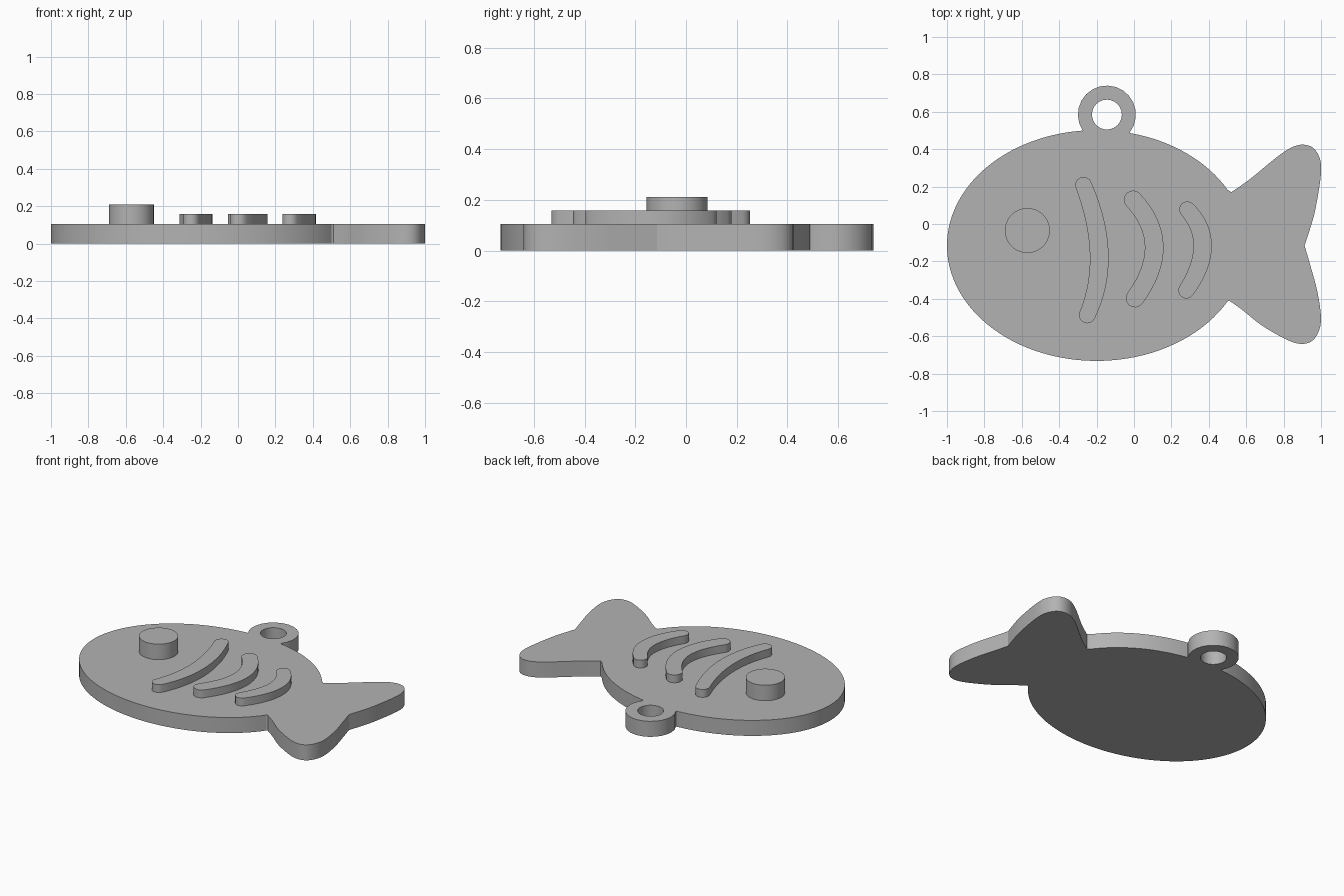
import bpy
import math
from mathutils import Vector

if "Cube" in bpy.data.objects:
    bpy.data.objects.remove(bpy.data.objects["Cube"])

grey = bpy.data.materials.new("plain grey")
grey.diffuse_color = (0.45, 0.45, 0.45, 1)
grey.use_nodes = True
grey.node_tree.nodes["Principled BSDF"].inputs["Base Color"].default_value = grey.diffuse_color

BASE = 0.105        # thickness of the flat tag
EYE_TOP = 0.21
RIB_TOP = 0.158


def arc(cx, cy, rx, ry, a0, a1, n):
    """Points along an elliptical arc, angles in degrees."""
    out = []
    for i in range(n + 1):
        a = math.radians(a0 + (a1 - a0) * i / n)
        out.append((cx + rx * math.cos(a), cy + ry * math.sin(a)))
    return out


def plate(name, outlines, z0, z1):
    """Extrude closed outlines (first is outer, others are holes) from z0 to z1."""
    curve = bpy.data.curves.new(name, 'CURVE')
    curve.dimensions = '2D'
    curve.fill_mode = 'BOTH'
    curve.extrude = (z1 - z0) / 2
    for pts in outlines:
        s = curve.splines.new('POLY')
        s.points.add(len(pts) - 1)
        for p, (x, y) in zip(s.points, pts):
            p.co = (x, y, 0, 1)
        s.use_cyclic_u = True
    ob = bpy.data.objects.new(name, curve)
    bpy.context.collection.objects.link(ob)
    ob.location.z = (z0 + z1) / 2
    bpy.ops.object.select_all(action='DESELECT')
    ob.select_set(True)
    bpy.context.view_layer.objects.active = ob
    bpy.ops.object.convert(target='MESH')
    ob = bpy.context.object
    ob.name = name
    # weld caps to walls
    bpy.ops.object.mode_set(mode='EDIT')
    bpy.ops.mesh.select_all(action='SELECT')
    bpy.ops.mesh.remove_doubles(threshold=0.0005)
    bpy.ops.mesh.normals_make_consistent(inside=False)
    bpy.ops.object.mode_set(mode='OBJECT')
    ob.data.materials.clear()
    ob.data.materials.append(grey)
    bpy.ops.object.shade_smooth_by_angle(angle=math.radians(30))
    return ob


def smooth_path(pts, steps=4):
    """Catmull-Rom curve through an open list of points."""
    v = [Vector(p) for p in pts]
    v = [2 * v[0] - v[1]] + v + [2 * v[-1] - v[-2]]
    out = []
    for a, b, c, d in zip(v, v[1:], v[2:], v[3:]):
        for i in range(steps):
            t = i / steps
            out.append(0.5 * (2 * b + (c - a) * t + (2 * a - 5 * b + 4 * c - d) * t * t
                              + (3 * b - a - 3 * c + d) * t ** 3))
    return [tuple(p) for p in out] + [tuple(v[-2])]


# Fish silhouette: oval body, hanging ring and forked tail in one outline
tail_lower = [(0.51, -0.41), (0.58, -0.46), (0.68, -0.54), (0.80, -0.61), (0.88, -0.64),
              (0.945, -0.63), (0.985, -0.58), (1.0, -0.50), (0.98, -0.36), (0.945, -0.23),
              (0.912, -0.115)]
tail_upper = [(0.912, -0.115), (0.94, -0.03), (0.97, 0.08), (1.0, 0.27), (0.99, 0.36),
              (0.945, 0.415), (0.87, 0.42), (0.78, 0.37), (0.62, 0.24), (0.52, 0.17)]
BODY = (-0.2, -0.115, 0.8, 0.617)
RING = (-0.145, 0.585)
outline = arc(*BODY, 29, 77, 16)
outline += arc(*RING, 0.155, 0.155, -38, 214, 16)
outline += arc(*BODY, 95.5, 331, 72)
outline += smooth_path(tail_lower)[:-1] + smooth_path(tail_upper)
hole = arc(*RING, 0.08, 0.08, 0, 345, 23)
plate("fish_body", [outline, hole], 0, BASE)

# Raised round eye
plate("eye", [arc(-0.57, -0.035, 0.12, 0.12, 0, 354, 59)], BASE, EYE_TOP)


def rib(name, top, mid, bottom, r_end, r_mid):
    """Curved raised stripe with rounded ends, widest in the middle."""
    a, m, c = Vector(top), Vector(mid), Vector(bottom)
    b = 2 * m - (a + c) / 2
    left, right = [], []
    n = 16
    for i in range(n + 1):
        t = i / n
        p = a * (1 - t) ** 2 + b * 2 * t * (1 - t) + c * t * t
        d = ((b - a) * (1 - t) + (c - b) * t).normalized()
        w = r_end + (r_mid - r_end) * 4 * t * (1 - t)
        side = Vector((d.y, -d.x)) * w
        left.append(p + side)
        right.append(p - side)

    def cap(centre, start):
        """Half circle from the start point, turning clockwise."""
        v = start - centre
        k = 8
        out = []
        for i in range(1, k):
            g = -math.pi * i / k
            out.append(centre + Vector((v.x * math.cos(g) - v.y * math.sin(g),
                                        v.x * math.sin(g) + v.y * math.cos(g))))
        return out

    # walk down one side, round the bottom, up the other, round the top
    down, up = right, left[::-1]
    pts = down + cap(c, down[-1]) + up + cap(a, up[-1])
    plate(name, [[tuple(p) for p in pts]], BASE, RIB_TOP)


# Three raised body stripes
rib("front_stripe", (-0.27, 0.208), (-0.186, -0.16), (-0.25, -0.487), 0.044, 0.05)
rib("middle_stripe", (-0.005, 0.13), (0.108, -0.12), (0.005, -0.397), 0.049, 0.05)
rib("rear_stripe", (0.285, 0.078), (0.367, -0.12), (0.28, -0.355), 0.043, 0.049)
